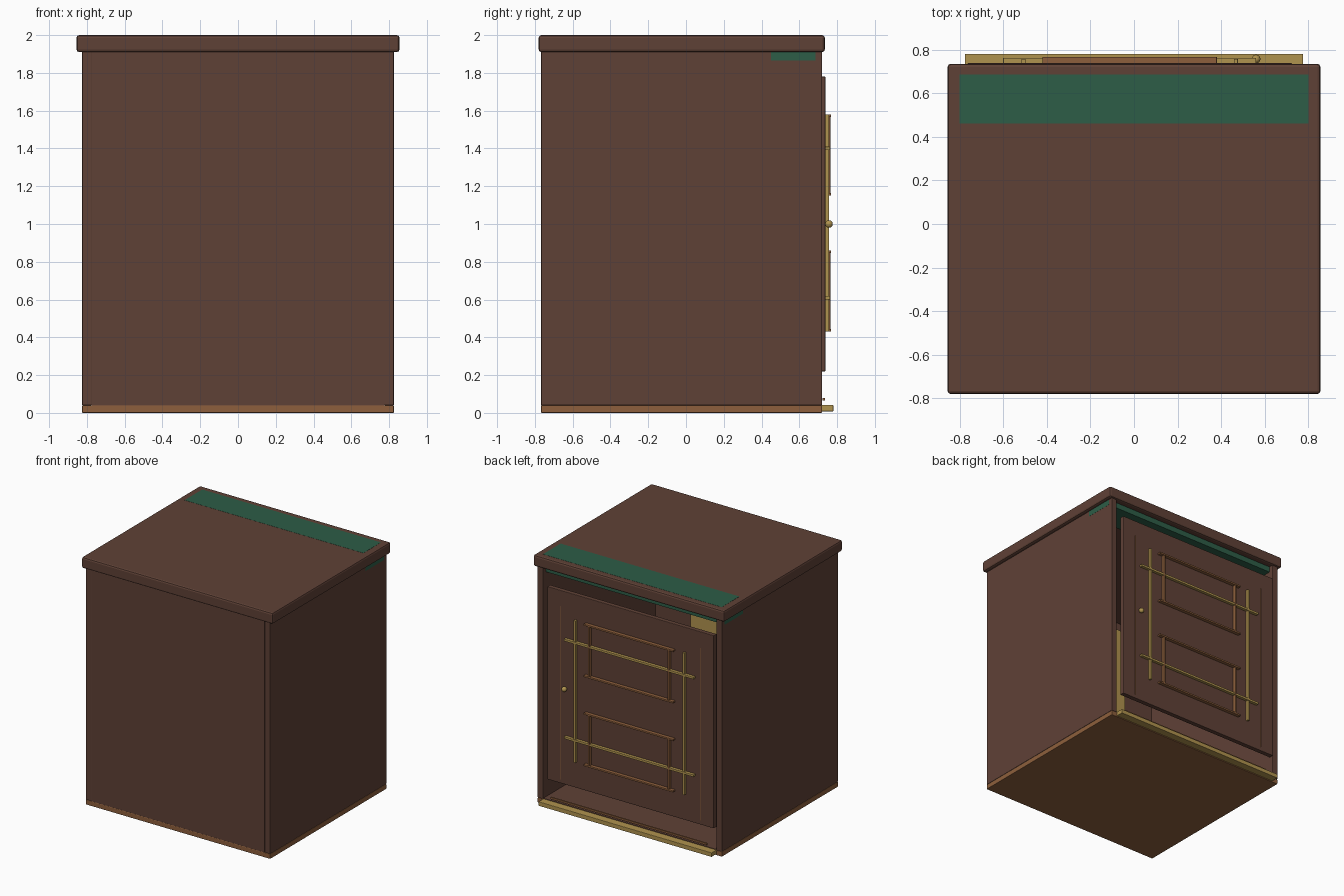
import bpy
import bmesh
from mathutils import Vector

if "Cube" in bpy.data.objects:
    bpy.data.objects.remove(bpy.data.objects["Cube"])


def srgb(h):
    vals = [int(h[i:i + 2], 16) / 255 for i in (0, 2, 4)]
    return [c / 12.92 if c <= 0.04045 else ((c + 0.055) / 1.055) ** 2.4 for c in vals] + [1]


def material(name, h):
    m = bpy.data.materials.new(name)
    m.diffuse_color = srgb(h)
    m.use_nodes = True
    m.node_tree.nodes["Principled BSDF"].inputs["Base Color"].default_value = m.diffuse_color
    return m


BROWN = material("dark_wood", "5f4136")
TAN = material("tan_wood", "8d5f3c")
GOLD = material("brass", "b0934e")
GREEN = material("green_cloth", "2d5d47")


def box(name, x, y, z, mat, bevel=0.0):
    """Box from (min, max) pairs on each axis."""
    bm = bmesh.new()
    bmesh.ops.create_cube(bm, size=1)
    for v in bm.verts:
        v.co = Vector([(r[0] + r[1]) / 2 + c * (r[1] - r[0]) for c, r in zip(v.co, (x, y, z))])
    me = bpy.data.meshes.new(name)
    bm.to_mesh(me)
    bm.free()
    me.materials.append(mat)
    ob = bpy.data.objects.new(name, me)
    bpy.context.collection.objects.link(ob)
    if bevel:
        b = ob.modifiers.new("bevel", "BEVEL")
        b.width = bevel
        b.segments = 2
    return ob


# Cabinet shell, open at the back
W, F, B = 0.825, -0.767, 0.72
for side, s in (("left", -1), ("right", 1)):
    box(side + "_wall", sorted((s * W, s * 0.775)), (F, B), (0.04, 1.915), BROWN, 0.004)
box("front_wall", (-0.776, 0.776), (F, -0.717), (0.04, 1.915), BROWN)
box("base_panel", (-W, W), (F, B), (0, 0.04), TAN, 0.004)
box("floor_panel", (-0.776, 0.776), (-0.72, B - 0.002), (0.038, 0.046), BROWN)
box("top_slab", (-0.855, 0.855), (-0.78, 0.735), (1.91, 2.0), BROWN, 0.014)

# Green lintel and the inlay above it
box("green_lintel", (-W - 0.001, W + 0.001), (0.45, 0.685), (1.865, 1.915), GREEN)
box("green_inlay", (-0.8, 0.8), (0.46, 0.685), (1.995, 2.001), GREEN)

# Brass threshold with a slim rail over it
box("threshold", (-0.775, 0.775), (0.70, 0.78), (0.008, 0.042), GOLD, 0.003)
box("threshold_rail", (-0.70, 0.70), (0.722, 0.735), (0.066, 0.08), TAN)

# Brass panel inside, on the front wall
box("inner_panel", (-0.5, 0.45), (-0.718, -0.70), (0.9, 1.84), GOLD)

# Door
CX = -0.02
box("door", (CX - 0.745, CX + 0.745), (0.70, 0.738), (0.22, 1.78), BROWN, 0.004)


def bar(name, x, z, hx, hz, y, mat):
    box(name, (CX + x - hx, CX + x + hx), y, (z - hz, z + hz), mat, 0.002)


# Brass crossing bars and tan frames, mirrored about the door centre
for s in (-1, 1):
    bar("brass_upright", s * 0.487, 1.005, 0.009, 0.575, (0.737, 0.758), GOLD)
    bar("brass_crossbar", 0, 1.005 + s * 0.395, 0.58, 0.009, (0.737, 0.762), GOLD)
    bar("edge_inlay", s * 0.625, 0.95, 0.003, 0.7, (0.735, 0.7395), TAN)
    zc = 1.005 + s * 0.36
    for t in (-1, 1):
        bar("frame_rail", 0, zc + t * 0.208, 0.4, 0.007, (0.737, 0.767), TAN)
        bar("frame_stile", t * 0.355, zc, 0.007, 0.208, (0.737, 0.764), TAN)

# Door knob
bpy.ops.mesh.primitive_uv_sphere_add(segments=16, ring_count=10, radius=0.02,
                                     location=(0.56, 0.757, 1.0))
knob = bpy.context.object
knob.name = "door_knob"
knob.data.materials.append(GOLD)
bpy.ops.object.shade_smooth()
